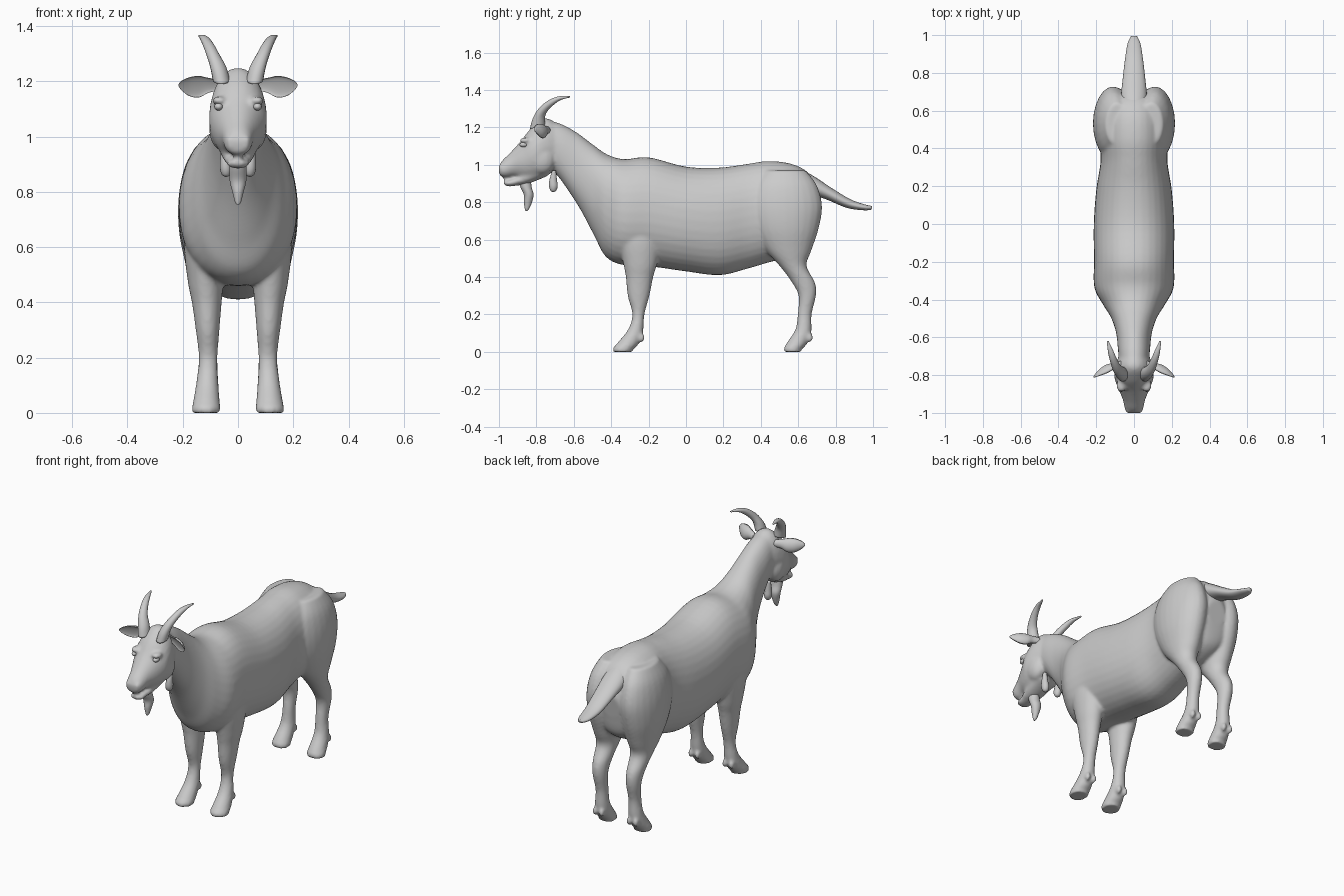
import bpy, bmesh, math
from mathutils import Vector, Matrix


def spline(rows, k=5):
    """Catmull-Rom refinement of a list of number rows."""
    out = []
    for i in range(len(rows) - 1):
        a, b, c, d = (rows[max(0, min(len(rows) - 1, i + j))] for j in (-1, 0, 1, 2))
        for s in range(k):
            t = s / k
            out.append([0.5 * (2 * q + (r - p) * t + (2 * p - 5 * q + 4 * r - w) * t * t
                               + (3 * q - p - 3 * r + w) * t ** 3)
                        for p, q, r, w in zip(a, b, c, d)])
    return out + [list(rows[-1])]


def skin_rings(bm, rings, n=24, power=2.0, cup=1.0):
    """Bridge rings (centre, u, v) into a closed tube; cup < 0 hollows one side."""
    loops = []
    for c, u, v in rings:
        loop = []
        for i in range(n):
            a = 2 * math.pi * i / n
            ca, sa = math.cos(a), math.sin(a)
            pu = math.copysign(abs(ca) ** (2 / power), ca)
            pv = math.copysign(abs(sa) ** (2 / power), sa)
            loop.append(bm.verts.new(c + u * pu + v * (pv if pv > 0 else pv * cup)))
        loops.append(loop)
    for a, b in zip(loops, loops[1:]):
        for i in range(n):
            j = (i + 1) % n
            bm.faces.new((a[i], a[j], b[j], b[i]))
    bm.faces.new(loops[0])
    bm.faces.new(loops[-1][::-1])


def profile(bm, rows, side=1, n=24, power=2.0):
    """Rows: edge point A (y, z), edge point B (y, z), x centre, half width."""
    rings = []
    for ya, za, yb, zb, x, w in spline(rows):
        rings.append((Vector((x * side, (ya + yb) / 2, (za + zb) / 2)),
                      Vector((w, 0, 0)), Vector((0, (ya - yb) / 2, (za - zb) / 2))))
    skin_rings(bm, rings, n, power)


def blob(bm, loc, size):
    bmesh.ops.create_uvsphere(bm, u_segments=16, v_segments=10, radius=1,
                              matrix=Matrix.Translation(loc) @ Matrix.Diagonal((*size, 1)))


def finish(name, bm):
    bmesh.ops.recalc_face_normals(bm, faces=bm.faces)
    for f in bm.faces:
        f.smooth = True
    me = bpy.data.meshes.new(name)
    bm.to_mesh(me)
    bm.free()
    ob = bpy.data.objects.new(name, me)
    bpy.context.collection.objects.link(ob)
    return ob


skin = bmesh.new()

# Trunk and neck, from rump to nape
profile(skin, [
    (.72, .82, .70, .68, 0, .06), (.67, .94, .67, .57, 0, .13), (.58, 1.0, .58, .51, 0, .17),
    (.45, 1.02, .45, .48, 0, .18), (.33, 1.005, .33, .445, 0, .177), (.18, .985, .18, .41, 0, .20),
    (0, .99, 0, .43, 0, .213), (-.2, 1.04, -.18, .455, 0, .212), (-.33, 1.03, -.34, .465, 0, .21),
    (-.42, 1.055, -.43, .51, 0, .165), (-.5, 1.11, -.49, .62, 0, .122),
    (-.58, 1.17, -.57, .77, 0, .095), (-.66, 1.215, -.67, .92, 0, .085),
    (-.74, 1.24, -.72, .97, 0, .08)], n=36, power=2.15)

# Skull and upper muzzle
profile(skin, [
    (-.66, 1.20, -.68, .98, 0, .07), (-.75, 1.25, -.73, .95, 0, .095),
    (-.825, 1.20, -.79, .92, 0, .105), (-.885, 1.125, -.85, .915, 0, .085),
    (-.94, 1.065, -.915, .935, 0, .06), (-.985, 1.02, -.965, .93, 0, .05),
    (-1.003, .985, -.995, .94, 0, .036)])

# Lower jaw
profile(skin, [
    (-.76, 1.02, -.74, .94, 0, .075), (-.85, .97, -.84, .90, 0, .06),
    (-.91, .935, -.91, .888, 0, .045), (-.955, .918, -.95, .884, 0, .038),
    (-.978, .912, -.972, .893, 0, .022)])

FRONT = [(-.36, .75, -.12, .75, .115, .07), (-.36, .6, -.13, .6, .12, .075),
         (-.335, .47, -.155, .47, .117, .064), (-.322, .4, -.175, .4, .113, .054),
         (-.312, .3, -.195, .3, .11, .043), (-.287, .2, -.222, .2, .108, .034),
         (-.31, .12, -.23, .1, .111, .04), (-.365, .05, -.255, .04, .114, .048),
         (-.39, .02, -.28, .015, .115, .052), (-.39, 0, -.285, 0, .115, .052)]
REAR = [(.42, .97, .64, .97, .09, .06), (.36, .89, .70, .89, .105, .088),
        (.335, .78, .728, .78, .11, .105), (.36, .66, .71, .66, .112, .102),
        (.42, .55, .67, .54, .112, .08), (.50, .46, .645, .46, .112, .06),
        (.56, .38, .69, .37, .111, .047), (.602, .3, .695, .3, .11, .04),
        (.597, .2, .672, .2, .108, .034), (.585, .12, .67, .1, .111, .04),
        (.54, .05, .645, .04, .114, .048), (.523, .02, .62, .015, .115, .052),
        (.523, 0, .62, 0, .115, .052)]
for s in (1, -1):
    # Legs with hooves
    for rows, heel in ((FRONT, -.24), (REAR, .66)):
        profile(skin, rows, s)
        # Dew claws
        for dx in (-.022, .022):
            blob(skin, (s * (.112 + dx), heel, .075), (.015, .02, .024))
    # Brow ridges, nostril wings and cheeks
    blob(skin, (s * .068, -.858, 1.13), (.026, .034, .016))
    blob(skin, (s * .028, -.985, .985), (.018, .018, .02))
    blob(skin, (s * .06, -.77, 1.03), (.045, .07, .08))

# Fuse all of the overlapping volumes into one smooth skin
body = finish("body", skin)
rm = body.modifiers.new("fuse", 'REMESH')
rm.mode, rm.voxel_size, rm.use_smooth_shade = 'VOXEL', .009, True
sm = body.modifiers.new("soften", 'SMOOTH')
sm.factor, sm.iterations = .5, 6

# Tail
bm = bmesh.new()
profile(bm, [(.60, .985, .63, .86, 0, .06), (.69, .935, .67, .84, 0, .068), (.78, .875, .75, .815, 0, .06),
             (.88, .815, .86, .77, 0, .048), (.96, .787, .95, .757, 0, .034),
             (.995, .78, .992, .76, 0, .016)])
finish("tail", bm)

# Beard
bm = bmesh.new()
profile(bm, [(-.90, .915, -.83, .92, 0, .028), (-.885, .88, -.825, .88, 0, .031),
             (-.867, .84, -.815, .84, 0, .03), (-.867, .80, -.825, .795, 0, .02),
             (-.862, .765, -.84, .762, 0, .011), (-.858, .752, -.85, .752, 0, .003)])
finish("beard", bm)

for s, tag in ((1, "left"), (-1, "right")):
    # Horns
    bm = bmesh.new()
    profile(bm, [(-.835, 1.19, -.755, 1.215, .06, .031), (-.82, 1.245, -.753, 1.26, .072, .029),
                 (-.788, 1.30, -.738, 1.29, .09, .024), (-.735, 1.345, -.708, 1.32, .108, .02),
                 (-.68, 1.366, -.67, 1.346, .123, .015), (-.62, 1.368, -.62, 1.36, .139, .005)], s, 16)
    finish("horn_" + tag, bm)

    # Ears: cupped leaves opening forward
    bm = bmesh.new()
    rows = spline([(.07, -.745, 1.185, .02, .02), (.105, -.76, 1.185, .026, .022),
                   (.14, -.775, 1.18, .038, .03), (.175, -.79, 1.18, .034, .026),
                   (.203, -.805, 1.184, .018, .013), (.215, -.812, 1.186, .004, .004)])
    skin_rings(bm, [(Vector((s * x, y, z)), Vector((0, -h * .35, h)), Vector((0, d, d * .3)))
                    for x, y, z, h, d in rows], 20, cup=-.3)
    finish("ear_" + tag, bm)

    # Throat wattles
    bm = bmesh.new()
    profile(bm, [(-.715, .97, -.695, .97, .05, .012), (-.73, .92, -.69, .92, .047, .017),
                 (-.732, .885, -.686, .885, .044, .021), (-.724, .862, -.694, .862, .043, .015),
                 (-.712, .854, -.706, .854, .043, .003)], s, 16)
    finish("wattle_" + tag, bm)

    # Eyes
    bm = bmesh.new()
    blob(bm, (s * .07, -.868, 1.108), (.016, .022, .014))
    finish("eye_" + tag, bm)
